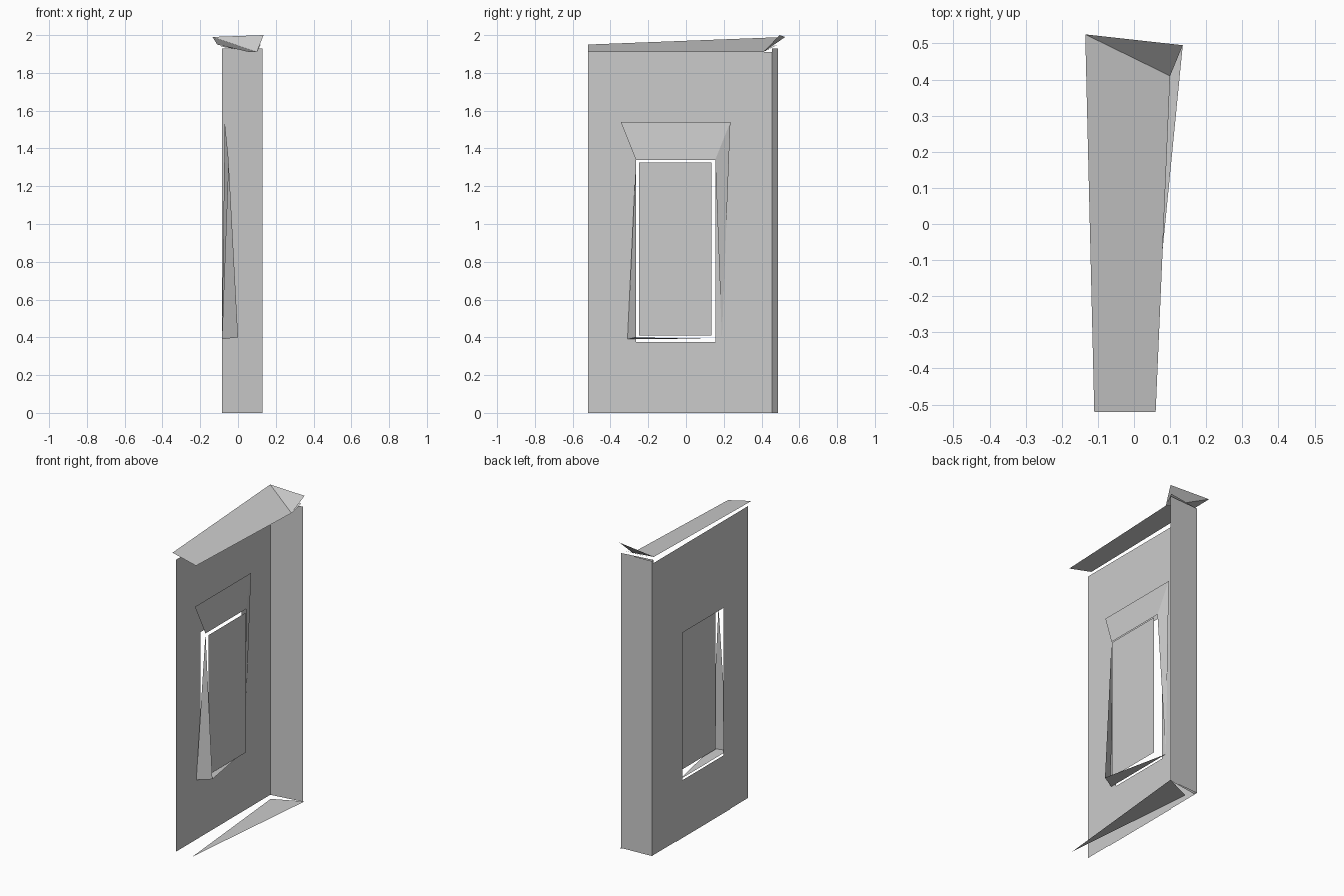
import bpy

if "Cube" in bpy.data.objects:
    bpy.data.objects.remove(bpy.data.objects["Cube"])


def sheet(name, points, faces):
    """Thin flat-faced sheet made from a few corner points."""
    mesh = bpy.data.meshes.new(name)
    mesh.from_pydata(points, [], faces)
    mesh.update()
    obj = bpy.data.objects.new(name, mesh)
    bpy.context.collection.objects.link(obj)
    return obj


def rect(x, y0, y1, z0, z1):
    """Corners of an upright rectangle facing x."""
    return [(x, y0, z0), (x, y1, z0), (x, y1, z1), (x, y0, z1)]


WALL_X = -0.085

# Main wall: ring of four quads around the window opening
ring = [(i, (i + 1) % 4, (i + 1) % 4 + 4, i + 4) for i in range(4)]
sheet("wall_panel",
      rect(WALL_X, -0.52, 0.455, 0, 1.91) + rect(WALL_X, -0.265, 0.155, 0.375, 1.34),
      ring)

# Side return: narrow wedge at the back end of the wall
plan = [(0.13, 0.487), (WALL_X, 0.475), (WALL_X, 0.455)]
sheet("wall_return",
      [(x, y, z) for z in (0, 1.93) for x, y in plan],
      [(0, 1, 4, 3), (1, 2, 5, 4), (2, 0, 3, 5)])

# Window pane and the low panel on the outer face
sheet("window_pane", rect(-0.04, -0.25, 0.135, 0.41, 1.325), [(0, 1, 2, 3)])
sheet("lower_panel", rect(WALL_X - 0.004, -0.335, 0.23, 0, 0.295), [(3, 2, 1, 0)])

# Window reveal: sloped head, two side slivers and a sill
sheet("window_reveal",
      [(-0.07, -0.345, 1.54), (-0.07, 0.235, 1.54),       # outer head
       (-0.05, -0.265, 1.34), (-0.05, 0.155, 1.34),       # inner head
       (WALL_X, -0.31, 0.39), (WALL_X, 0.19, 0.39),       # outer sill
       (0.0, -0.265, 0.40)],                              # inner sill corner
      [(0, 2, 3, 1), (2, 4, 6), (1, 3, 5), (4, 5, 6)])

# Sloped top cap with a folded end
sheet("top_cap",
      [(-0.11, -0.52, 1.95), (0.06, -0.52, 1.91), (0.10, 0.41, 1.91),
       (-0.135, 0.525, 1.99), (0.135, 0.495, 2.0)],
      [(0, 1, 2, 3), (2, 4, 3)])
sheet("cap_end_flap",
      [(0.10, 0.41, 1.91), (0.12, 0.485, 1.95), (-0.10, 0.46, 1.94)],
      [(0, 1, 2)])

# Triangular floor piece
sheet("floor_piece",
      [(0.035, -0.52, 0), (0.135, 0.495, 0), (-0.05, 0.41, 0)],
      [(0, 1, 2)])
